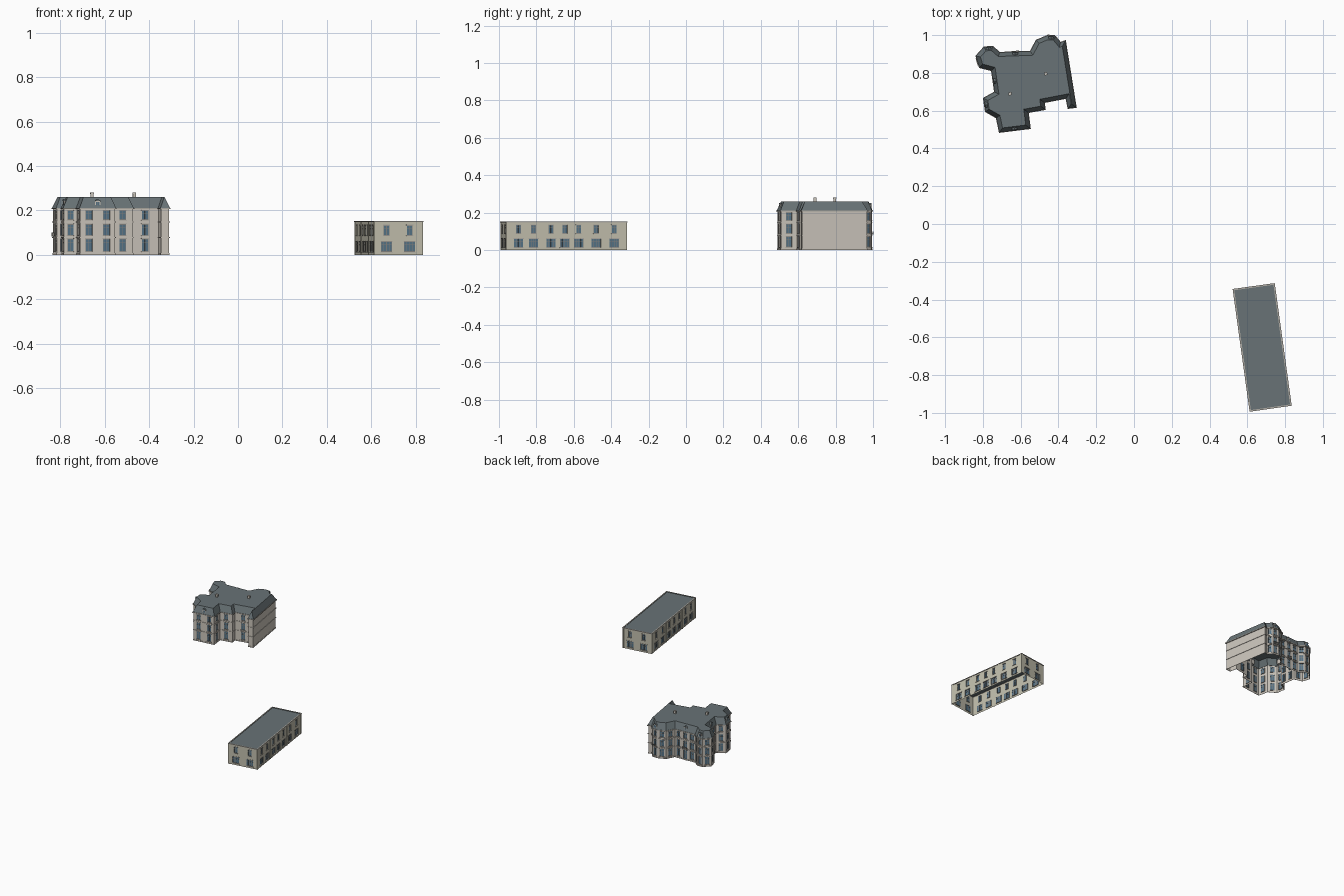
import bpy, bmesh
from mathutils import Vector

if "Cube" in bpy.data.objects:
    bpy.data.objects.remove(bpy.data.objects["Cube"])

COLORS = {"stone": (.60, .56, .50), "plaster": (.54, .52, .42), "trim": (.42, .40, .36),
          "slate": (.14, .17, .18), "glass": (.09, .17, .24), "frame": (.22, .22, .21)}
MATS = {}
for key, c in COLORS.items():
    MATS[key] = bpy.data.materials.new(key)
    MATS[key].diffuse_color = (*c, 1)

parts = {}


def part(name, mat):
    if name not in parts:
        parts[name] = (bmesh.new(), mat)
    return parts[name][0]


def face(bm, pts):
    return bm.faces.new([bm.verts.new(p) for p in pts])


def offset(poly, t):
    """Move a clockwise outline outward by t with mitred corners."""
    out = []
    for i, p in enumerate(poly):
        a, p, b = Vector(poly[i - 1]), Vector(p), Vector(poly[(i + 1) % len(poly)])
        d1, d2 = (p - a).normalized(), (b - p).normalized()
        n1, n2 = Vector((-d1.y, d1.x)), Vector((-d2.y, d2.x))
        out.append(p + (n1 + n2) * t / (1 + n1.dot(n2)))
    return out


def loft(bm, rings):
    """Skin a list of (outline, z) rings."""
    for (p, z), (q, w) in zip(rings, rings[1:]):
        for i in range(len(p)):
            j = (i + 1) % len(p)
            face(bm, [(*p[j], z), (*p[i], z), (*q[i], w), (*q[j], w)])


def band(bm, poly, out, z0, z1, inner=0):
    a, b = offset(poly, inner), offset(poly, out)
    loft(bm, [(a, z0), (b, z0), (b, z1), (a, z1)])


class Wall:
    """Local frame: u along the wall, v up, w outward."""
    def __init__(self, a, b):
        self.a, d = Vector(a), Vector(b) - Vector(a)
        self.len, self.d = d.length, d.normalized()
        self.n = Vector((-self.d.y, self.d.x))

    def p(self, u, v, w=0):
        q = self.a + self.d * u + self.n * w
        return Vector((q.x, q.y, v))

    def quad(self, bm, u0, u1, v0, v1, w=0):
        face(bm, [self.p(u1, v0, w), self.p(u0, v0, w), self.p(u0, v1, w), self.p(u1, v1, w)])

    def box(self, bm, u0, u1, v0, v1, w0, w1):
        vs = [bm.verts.new(self.p(u, v, w)) for u in (u0, u1) for v in (v0, v1) for w in (w0, w1)]
        for f in ((0, 1, 3, 2), (4, 6, 7, 5), (0, 4, 5, 1), (2, 3, 7, 6), (0, 2, 6, 4), (1, 5, 7, 3)):
            bm.faces.new([vs[k] for k in f])

    def build(self, tag, mat, height, openings, panes=2):
        bm = part(tag + "_walls", mat)
        us = sorted({0, self.len, *[o[k] for o in openings for k in (0, 1)]})
        vs = sorted({0, height, *[o[k] for o in openings for k in (2, 3)]})
        for u0, u1 in zip(us, us[1:]):
            for v0, v1 in zip(vs, vs[1:]):
                u, v = (u0 + u1) / 2, (v0 + v1) / 2
                if not any(o[0] < u < o[1] and o[2] < v < o[3] for o in openings):
                    self.quad(bm, u0, u1, v0, v1)
        for u0, u1, v0, v1 in openings:
            self.window(tag, bm, u0, u1, v0, v1)

    def window(self, tag, bm, u0, u1, v0, v1, r=.004):
        # reveal, recessed glass, glazing bars and sill
        c = [(u0, v0), (u1, v0), (u1, v1), (u0, v1)]
        for (ua, va), (ub, vb) in zip(c, c[1:] + c[:1]):
            face(bm, [self.p(ua, va), self.p(ub, vb), self.p(ub, vb, -r), self.p(ua, va, -r)])
        self.quad(part(tag + "_glass", "glass"), u0, u1, v0, v1, -r)
        fr, t = part(tag + "_window_frames", "frame"), .0012
        n = max(2, round((u1 - u0) / .014))
        for k in range(n + 1):
            u = u0 + (u1 - u0) * k / n
            self.box(fr, max(u0, u - t), min(u1, u + t), v0, v1, -r - .001, -r + .002)
        for v in (v0 + t, v0 + (v1 - v0) * .68, v1 - t):
            self.box(fr, u0, u1, v - t, v + t, -r - .001, -r + .002)
        tr = part(tag + "_window_trim", "trim")
        self.box(tr, u0 - .003, u1 + .003, v0 - .003, v0, 0, .003)
        self.box(tr, u0 - .003, u1 + .003, v1, v1 + .003, 0, .002)


# Tall block: irregular clockwise plan with bays and a turret
plan = [(-.84, .89), (-.795, .94), (-.747, .943), (-.71, .911), (-.55, .917), (-.52, .975),
        (-.46, 1), (-.414, .996), (-.388, .964), (-.361, .975), (-.303, .615), (-.351, .609),
        (-.362, .662), (-.472, .641), (-.467, .604), (-.557, .588), (-.546, .503), (-.715, .482),
        (-.731, .56), (-.789, .593), (-.80, .667), (-.741, .70), (-.757, .81), (-.82, .826)]
base = offset(plan, -.006)
EAVE, TOP = .21, .26
counts = {3: 3, 16: 2, 21: 2, 8: 0, 9: 0, 10: 0, 11: 0, 13: 0}
walls = [Wall(base[i], base[(i + 1) % len(base)]) for i in range(len(base))]
for i, w in enumerate(walls):
    n = counts.get(i, 1 if w.len > .03 else 0)
    half = min(.015, w.len * .3)
    ops = []
    for k in range(n):
        u = w.len * (k + .5) / n
        for v0, v1 in ((.015, .072), (.088, .138), (.158, .200)):
            if i == 3 and k == 1 and v0 < .02:
                v0 = .002                      # entrance door
            ops.append((u - half, u + half, v0, v1))
    w.build("tall_block", "stone", EAVE, ops)

# Belt courses, plinth and eaves cornice
for z0, z1, out in ((0, .008, .002), (.077, .081, .003), (.146, .150, .003)):
    band(part("tall_block_belts", "stone"), base, out, z0, z1)
band(part("tall_block_cornice", "trim"), base, .006, EAVE - .004, EAVE + .002)

# Mansard roof
roof = part("mansard_roof", "slate")
crown = offset(plan, -.024)
loft(roof, [(offset(plan, -.002), EAVE), (crown, TOP)])
face(roof, [(*p, TOP) for p in reversed(crown)])

# Dormers: cheeks, glass front and little roof
for i in (1, 3, 6, 16, 19, 21):
    w, m = walls[i], walls[i].len / 2
    w.box(part("dormers", "stone"), m - .012, m + .012, EAVE, .243, -.022, -.002)
    w.quad(part("dormer_glass", "glass"), m - .008, m + .008, .217, .238, -.0015)
    w.box(part("dormer_frames", "frame"), m - .001, m + .001, .217, .238, -.002, -.0005)
    rf = part("dormer_roofs", "slate")
    e = [[w.p(m + u, z, d) for u, z in ((-.014, .242), (.014, .242), (0, .252))] for d in (0, -.024)]
    face(rf, e[0])
    face(rf, e[1][::-1])
    for k in range(3):
        j = (k + 1) % 3
        face(rf, [e[0][k], e[1][k], e[1][j], e[0][j]])

# Balconies and entrance canopy
for i, z in ((23, .082), (6, .082), (3, .078)):
    w, m = walls[i], walls[i].len / 2
    bal = part("balconies", "trim")
    w.box(bal, m - .02, m + .02, z, z + .004, 0, .009)
    w.box(bal, m - .02, m + .02, z + .016, z + .018, .007, .009)
    for k in range(7):
        u = m - .019 + .038 * k / 6
        w.box(bal, u - .001, u + .001, z + .004, z + .016, .007, .009)

# Chimneys
for x, y in ((-.657, .689), (-.467, .795)):
    w = Wall((x - .007, y), (x + .007, y + .001))
    w.box(part("chimneys", "stone"), 0, w.len, TOP, .275, -.007, .007)
    w.box(part("chimneys", "stone"), -.001, w.len + .001, .275, .28, -.008, .008)

# Low block: clockwise plan, open underneath, flat roof behind a parapet
low = [(.522, -.344), (.745, -.313), (.835, -.962), (.612, -.994)]
H = .152
lbase = offset(low, -.003)
for i in range(4):
    w = Wall(lbase[i], lbase[(i + 1) % 4])
    if i % 2:                                   # east and west long sides
        fr = [.10, .225, .37, .485, .60, .745, .895]
        piers = [.30, .67]
    else:
        fr, piers = [.27, .75], []
    if i == 1:
        fr, piers = [1 - f for f in fr], [1 - f for f in piers]
    ops = []
    for f in fr:
        u = f * w.len
        ops += [(u - .025, u + .025, .014, .060), (u - .013, u + .013, .088, .133)]
    w.build("low_block", "plaster", H, ops)
    pil = part("low_block_pilasters", "plaster")
    for f in piers:
        w.box(pil, f * w.len - .004, f * w.len + .004, 0, H - .004, 0, .003)
    for u in (0, w.len - .008):
        w.box(pil, u, u + .008, 0, H - .004, 0, .002)
band(part("low_block_parapet", "trim"), lbase, .003, H - .005, H, -.005)
inner = offset(lbase, -.005)
lr = part("low_block_roof", "slate")
loft(lr, [(inner, H - .004), (inner, H)])
face(lr, [(*p, H - .003) for p in reversed(lbase)])

# Turn each gathered part into an object
for name, (bm, mat) in parts.items():
    bmesh.ops.remove_doubles(bm, verts=bm.verts, dist=1e-5)
    if not name.endswith(("_walls", "_glass")):
        bmesh.ops.recalc_face_normals(bm, faces=bm.faces)
    me = bpy.data.meshes.new(name)
    bm.to_mesh(me)
    bm.free()
    me.materials.append(MATS[mat])
    bpy.context.collection.objects.link(bpy.data.objects.new(name, me))

for m in bpy.data.materials:
    if m.users and not m.is_grease_pencil:
        m.use_nodes = True
        m.node_tree.nodes["Principled BSDF"].inputs["Base Color"].default_value = m.diffuse_color
